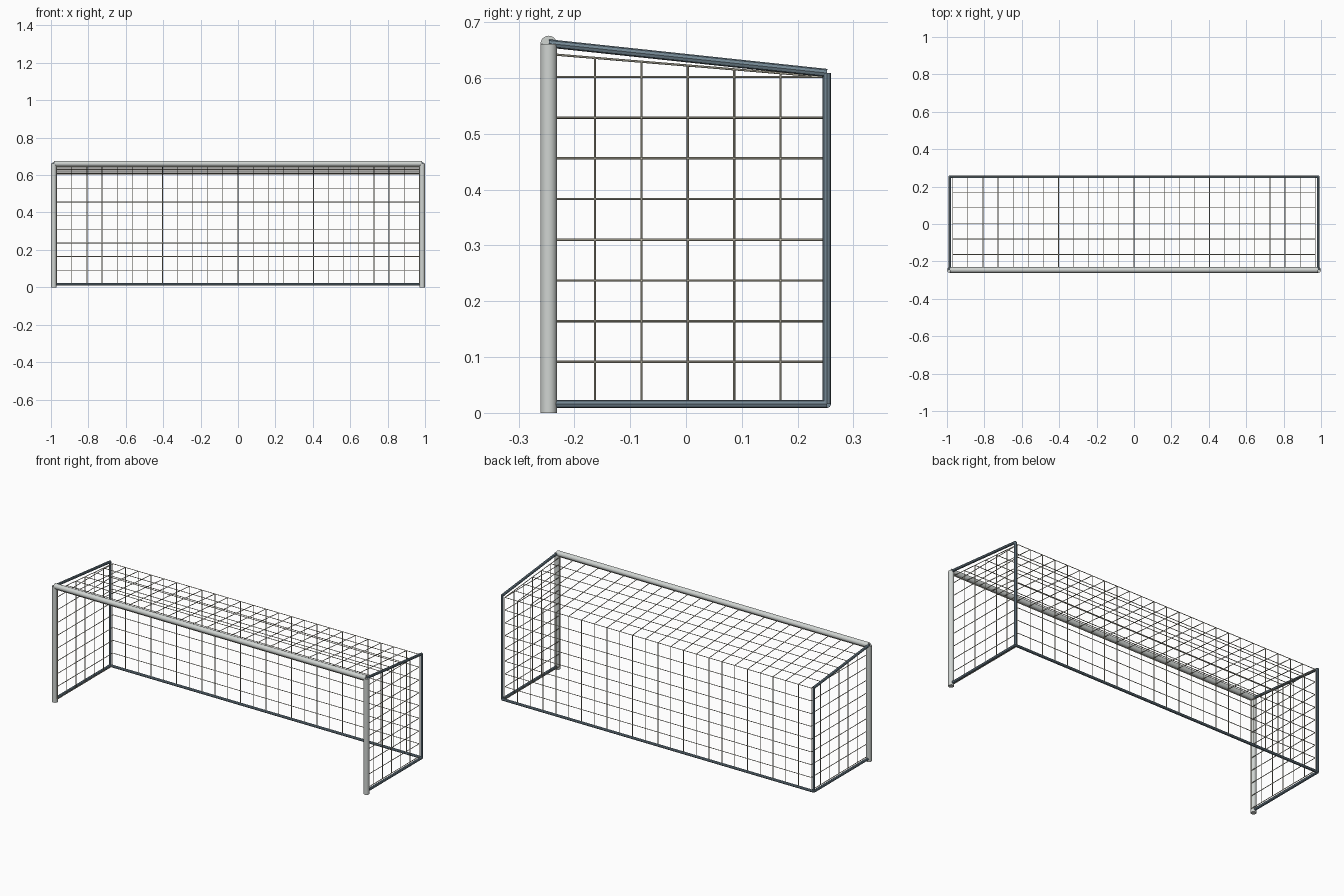
import bpy, bmesh
from mathutils import Vector

if "Cube" in bpy.data.objects:
    bpy.data.objects.remove(bpy.data.objects["Cube"])

X, YF, YB = 0.985, -0.246, 0.2525      # post x, front and rear y
ZTOP, ZBACK, ZLOW = 0.661, 0.609, 0.016
NX, NZ0, NZB, NZF = 0.969, 0.0185, 0.602, 0.643   # net limits
ROPE = 0.002


def material(name, rgb):
    m = bpy.data.materials.new(name)
    m.diffuse_color = (*rgb, 1)
    m.use_nodes = True
    m.node_tree.nodes["Principled BSDF"].inputs["Base Color"].default_value = m.diffuse_color
    return m


def tubes(name, segments, radius, sides, mat=None, smooth=False):
    """One object made of straight capped tubes between point pairs."""
    bm = bmesh.new()
    for a, b in segments:
        a, b = Vector(a), Vector(b)
        d = b - a
        mtx = d.to_track_quat('Z', 'Y').to_matrix().to_4x4()
        mtx.translation = (a + b) / 2
        bmesh.ops.create_cone(bm, cap_ends=True, segments=sides, radius1=radius,
                              radius2=radius, depth=d.length, matrix=mtx)
    me = bpy.data.meshes.new(name)
    bm.to_mesh(me)
    bm.free()
    ob = bpy.data.objects.new(name, me)
    bpy.context.collection.objects.link(ob)
    if mat:
        me.materials.append(mat)
    if smooth:
        bpy.ops.object.select_all(action='DESELECT')
        ob.select_set(True)
        bpy.context.view_layer.objects.active = ob
        bpy.ops.object.shade_smooth_by_angle()
    return ob


def steps(a, b, n):
    return [a + (b - a) * i / n for i in range(n + 1)]


paint = material("post_paint", (0.63, 0.66, 0.64))
slate = material("slate_frame", (0.17, 0.24, 0.29))
cord = material("net_cord", (0.55, 0.52, 0.42))

# Goal mouth: crossbar and posts
tubes("crossbar", [((-X, YF, ZTOP), (X, YF, ZTOP))], 0.015, 16, paint, True)
for side, s in (("left", -1), ("right", 1)):
    x = s * X
    tubes(side + "_post", [((x, YF, 0), (x, YF, ZTOP))], 0.015, 16, paint, True)
    # Slim rear support frame
    tubes(side + "_ground_rail", [((x, YF, ZLOW), (x, YB, ZLOW))], 0.0075, 8, slate)
    tubes(side + "_rear_upright", [((x, YB, ZLOW), (x, YB, ZBACK))], 0.0075, 8, slate)
    tubes(side + "_roof_rail", [((x, YF, 0.662), (x, YB, ZBACK))], 0.0075, 8, slate)
tubes("rear_ground_rail", [((-X, YB, ZLOW), (X, YB, ZLOW))], 0.0075, 8, slate)

# Net grid positions
xs = steps(-NX, NX, 24)
ys = steps(YF, YB, 6)
zs = steps(NZ0, NZB, 8)


def roof(y):
    return NZF + (NZB - NZF) * (y - YF) / (YB - YF)


# Back, roof and side nets (outer edges are tied to the frame)
tubes("back_net",
      [((x, YB, NZ0), (x, YB, NZB)) for x in xs[1:-1]] +
      [((-NX, YB, z), (NX, YB, z)) for z in zs], ROPE, 6, cord)
tubes("roof_net",
      [((x, YF, NZF), (x, YB, NZB)) for x in xs] +
      [((-NX, y, roof(y)), (NX, y, roof(y))) for y in ys[:-1]], ROPE, 6, cord)
for side, x in (("left", -NX), ("right", NX)):
    tubes(side + "_side_net",
          [((x, y, NZ0), (x, y, roof(y))) for y in ys] +
          [((x, YF, z), (x, YB, z)) for z in zs], ROPE, 6, cord)
